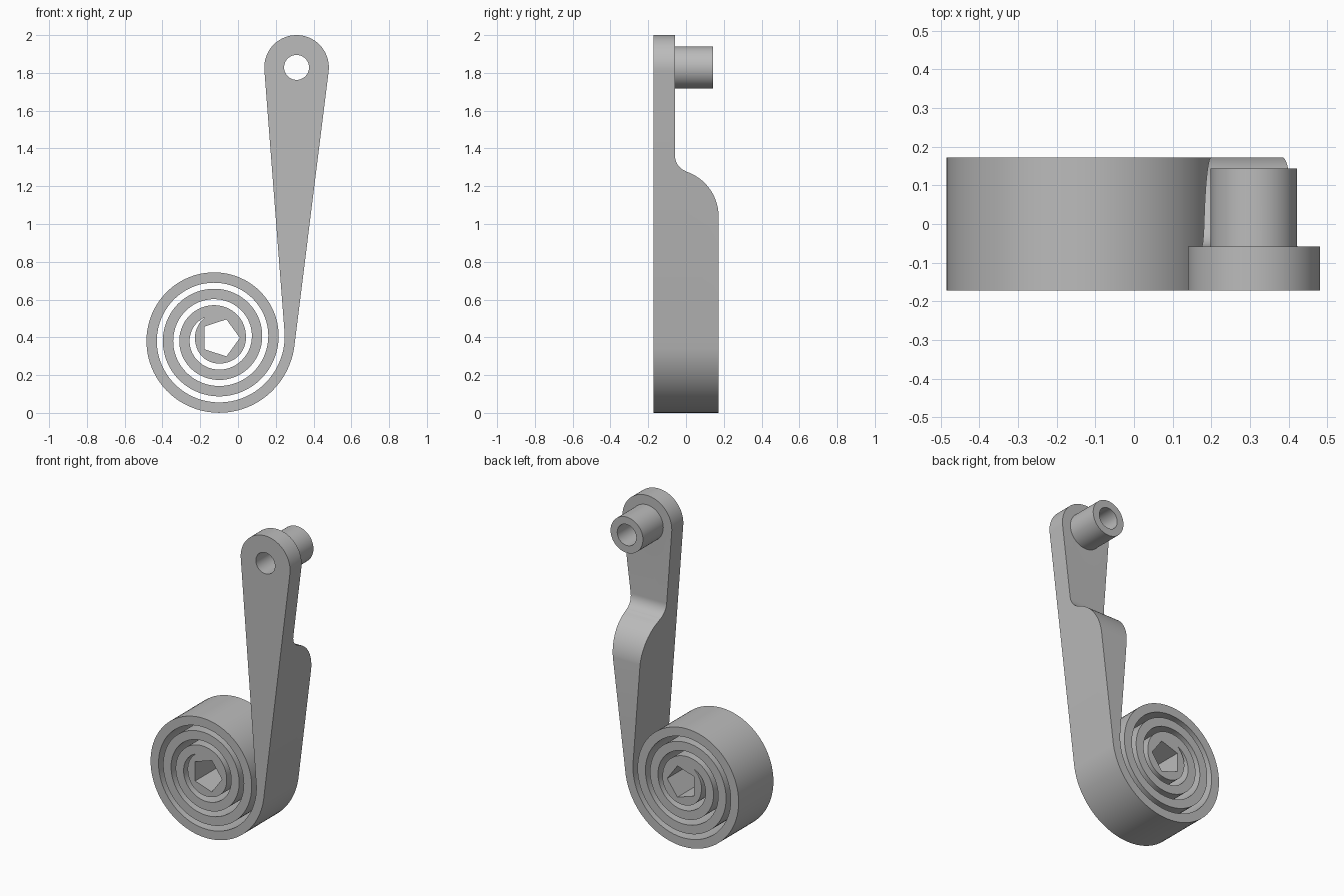
import bpy
import bmesh
from math import sin, cos, pi, tau, sqrt, radians

if "Cube" in bpy.data.objects:
    bpy.data.objects.remove(bpy.data.objects["Cube"])

FRONT, BACK, STEP = -0.172, 0.172, -0.058   # depth of the faces
COIL = (-0.113, 0.394)                      # spiral centre (x, z)
HUB, HUB_R = (-0.093, 0.397), 0.135
EYE, EYE_R = (0.31, 1.829), 0.171           # arm head
PITCH, BAND = 0.087, 0.055

grey = bpy.data.materials.new("plain grey")
grey.use_nodes = True
grey.diffuse_color = (0.5, 0.5, 0.5, 1)
grey.node_tree.nodes["Principled BSDF"].inputs["Base Color"].default_value = (0.5, 0.5, 0.5, 1)


def arc(centre, radius, start, end, count):
    """Points on an arc, angles in degrees."""
    steps = [radians(start + (end - start) * i / count) for i in range(count + 1)]
    return [(centre[0] + radius * cos(a), centre[1] + radius * sin(a)) for a in steps]


def prism(name, outline, low, high, along="y"):
    """Extrude a flat outline along the y or x axis."""
    bm = bmesh.new()

    def place(p, d):
        return (p[0], d, p[1]) if along == "y" else (d, p[0], p[1])
    face = bm.faces.new([bm.verts.new(place(p, low)) for p in outline])
    moved = bmesh.ops.extrude_face_region(bm, geom=[face])["geom"]
    shift = place((0, 0), high - low)
    bmesh.ops.translate(bm, vec=shift, verts=[v for v in moved if isinstance(v, bmesh.types.BMVert)])
    bmesh.ops.recalc_face_normals(bm, faces=bm.faces)
    mesh = bpy.data.meshes.new(name)
    bm.to_mesh(mesh)
    bm.free()
    mesh.materials.append(grey)
    obj = bpy.data.objects.new(name, mesh)
    bpy.context.collection.objects.link(obj)
    return obj


def combine(target, tool, operation):
    """Apply a boolean and discard the tool."""
    mod = target.modifiers.new(operation, "BOOLEAN")
    mod.operation, mod.object, mod.solver = operation, tool, "EXACT"
    bpy.context.view_layer.objects.active = target
    bpy.ops.object.modifier_apply(modifier=mod.name)
    bpy.data.objects.remove(tool)


def hub_reach(angle):
    """Distance from the spiral centre to the hub rim."""
    dx, dz = HUB[0] - COIL[0], HUB[1] - COIL[1]
    along = dx * cos(angle) + dz * sin(angle)
    return along + sqrt(HUB_R ** 2 - dx * dx - dz * dz + along * along)


def spiral(first, last, inset):
    """Spiral edge between two turn counts; turn 0 is where the arm leaves."""
    count = int((last - first) * 80)
    points = []
    for i in range(count + 1):
        turn = first + (last - first) * i / count
        angle = turn * tau
        radius = 0.415 + PITCH * turn - inset
        if inset == 0 and turn < -2.8:
            radius = max(radius, hub_reach(angle))
        points.append((COIL[0] + radius * cos(angle), COIL[1] + radius * sin(angle)))
    return points


# Coil, tapered arm and round head in one outline
outline = spiral(-3.68, -0.02, 0)
outline += arc(EYE, EYE_R, -7, 184, 48)
outline += spiral(-2.68, 0.011, BAND)[::-1]
spring_arm = prism("spring_arm", outline, FRONT, BACK)

# S-shaped step that thins the upper arm from behind
swell, fillet = 0.25, 0.084
relief = [(0.3, 2.2), (STEP, 2.2)]
relief += arc((STEP + fillet, 1.36), fillet, 180, 252, 14)
relief += arc((BACK + 0.0005 - swell, 1.04), swell, 71, 0, 20)
relief += [(0.3, 1.04)]
combine(spring_arm, prism("relief_cutter", relief, -0.2, 0.7, "x"), "DIFFERENCE")

# Pivot boss with its bore
boss = prism("boss", arc(EYE, 0.112, 0, 354.375, 63), -0.1, 0.143)
combine(spring_arm, boss, "UNION")
bore = prism("bore_cutter", arc(EYE, 0.066, 0, 352.5, 47), -0.5, 0.5)
combine(spring_arm, bore, "DIFFERENCE")

# Five-sided drive socket through the hub
socket = prism("socket_cutter", arc(HUB, 0.103, 0, 288, 4), -0.5, 0.5)
combine(spring_arm, socket, "DIFFERENCE")

# Smooth curved walls, sharp rims
bpy.ops.object.select_all(action="DESELECT")
spring_arm.select_set(True)
bpy.context.view_layer.objects.active = spring_arm
bpy.ops.object.shade_smooth_by_angle(angle=radians(30))
